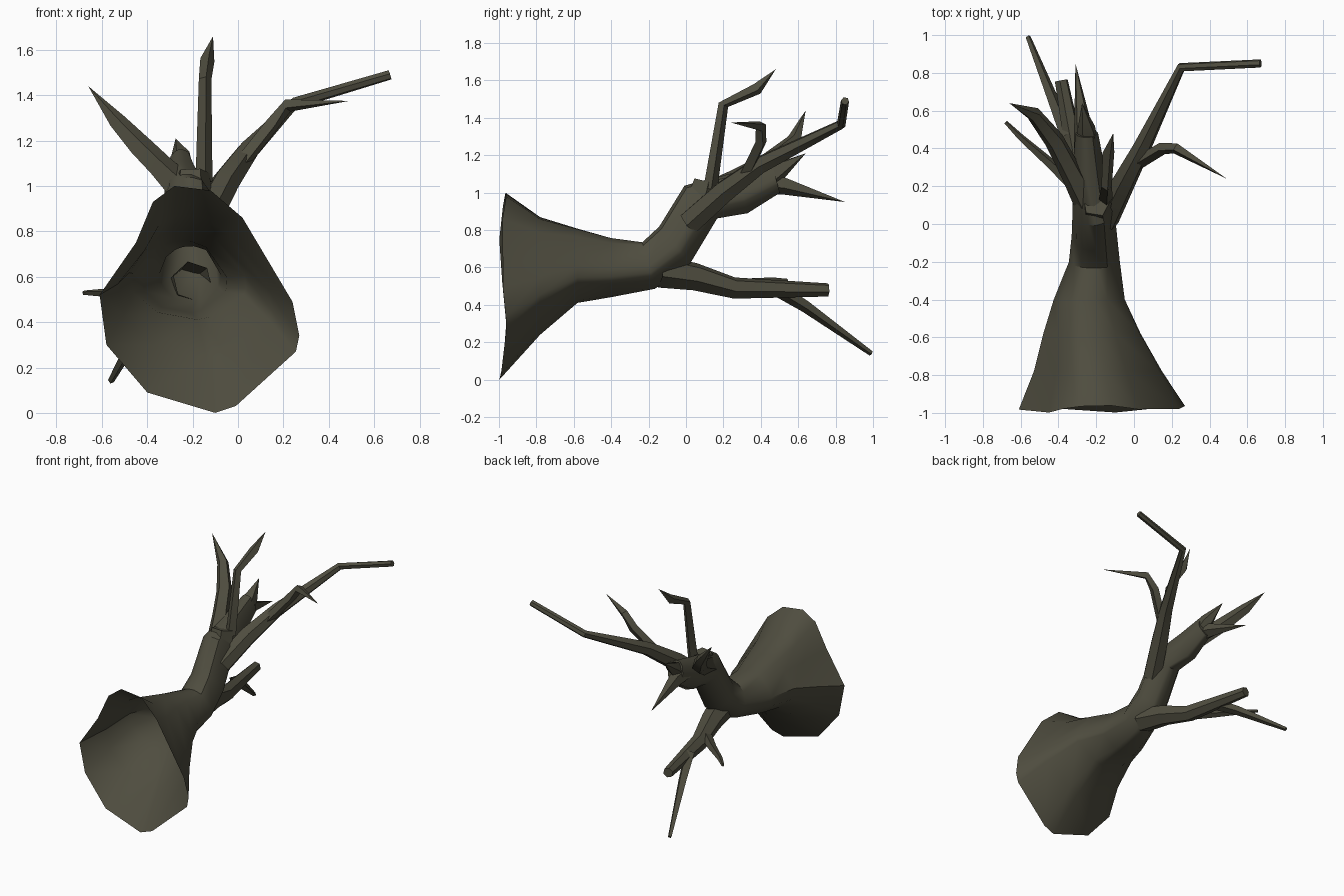
import bpy, bmesh, math
from mathutils import Vector

bark = bpy.data.materials.new("dark_bark")
bark.diffuse_color = (0.078, 0.074, 0.050, 1)


def finish(name, bm):
    bmesh.ops.recalc_face_normals(bm, faces=bm.faces)
    me = bpy.data.meshes.new(name)
    bm.to_mesh(me)
    bm.free()
    me.materials.append(bark)
    ob = bpy.data.objects.new(name, me)
    bpy.context.collection.objects.link(ob)
    bpy.ops.object.select_all(action='DESELECT')
    ob.select_set(True)
    bpy.context.view_layer.objects.active = ob
    bpy.ops.object.shade_smooth_by_angle(angle=math.radians(40))
    return ob


def bridge(bm, rings):
    for a, b in zip(rings, rings[1:]):
        n = len(a)
        for i in range(n):
            j = (i + 1) % n
            bm.faces.new((a[i], a[j], b[j], b[i]))


def limb(name, path, sides=5):
    """Tapered faceted limb; path holds (x, y, z, radius), radius 0 is a pointed tip."""
    bm = bmesh.new()
    pts = [Vector(p[:3]) for p in path]
    u, rings = None, []
    for i, p in enumerate(pts):
        t = (pts[min(i + 1, len(pts) - 1)] - pts[max(i - 1, 0)]).normalized()
        if u is None:
            u = t.cross(Vector((0.3, 0.2, 1)))
        u = (u - t * u.dot(t)).normalized()
        v = t.cross(u)
        r = path[i][3]
        if r == 0:
            tip = bm.verts.new(p)
            last = rings[-1]
            for k in range(sides):
                bm.faces.new((last[k], last[(k + 1) % sides], tip))
            break
        angles = [2 * math.pi * k / sides for k in range(sides)]
        rings.append([bm.verts.new(p + r * (math.cos(a) * u + math.sin(a) * v)) for a in angles])
    else:
        bm.faces.new(rings[-1])
    bridge(bm, rings)
    return finish(name, bm)


# Hollow trunk: ragged broken base outline (x, z) blending into a round bent stem
outline = [(-0.10, 0), (-0.01, 0.03), (0.255, 0.27), (0.27, 0.34), (0.24, 0.49), (0.02, 0.86),
           (-0.12, 0.98), (-0.28, 1.0), (-0.375, 0.93), (-0.45, 0.75), (-0.61, 0.52),
           (-0.58, 0.30), (-0.40, 0.09)]
# centre x, y, z, half width, half height, tilt in degrees, amount of base outline
sections = [(-0.17, -0.98, 0.50, 0.44, 0.50, 0, 1.0),
            (-0.19, -0.78, 0.555, 0.34, 0.315, 0, 0.9),
            (-0.22, -0.58, 0.61, 0.26, 0.20, 0, 0.6),
            (-0.235, -0.40, 0.60, 0.19, 0.16, 0, 0.3),
            (-0.21, -0.20, 0.61, 0.135, 0.13, 15, 0),
            (-0.21, -0.06, 0.72, 0.12, 0.13, 40, 0),
            (-0.215, 0.08, 0.95, 0.11, 0.125, 45, 0),
            (-0.24, 0.30, 1.00, 0.085, 0.115, 15, 0),
            (-0.25, 0.48, 1.08, 0.06, 0.085, 15, 0)]
bm = bmesh.new()
rings = []
for s, (cx, cy, cz, rx, rz, tilt, w) in enumerate(sections):
    ring = []
    for ox, oz in outline:
        nx, nz = (ox + 0.17) / 0.44, (oz - 0.5) / 0.5
        a = math.atan2(nz, nx)
        px = rx * (w * nx + (1 - w) * math.cos(a))
        pz = rz * (w * nz + (1 - w) * math.sin(a))
        rag = -0.02 * math.sin(3 * a) if s == 0 else 0
        th = math.radians(tilt)
        ring.append(bm.verts.new((cx + px, cy - pz * math.sin(th) + rag, cz + pz * math.cos(th))))
    rings.append(ring)
bridge(bm, rings)
bm.faces.new(rings[-1])
finish("hollow_trunk", bm)

# Broken spikes at the trunk end, and the stub under the upright twig
limb("end_spike_low", [(-0.26, 0.40, 1.05, 0.06), (-0.27, 0.52, 1.04, 0.05), (-0.31, 0.85, 0.95, 0)])
limb("end_spike_high", [(-0.24, 0.40, 1.04, 0.06), (-0.25, 0.50, 1.12, 0.05), (-0.275, 0.64, 1.21, 0)])
limb("top_stub", [(-0.20, 0.08, 0.94, 0.09), (-0.20, 0.11, 1.06, 0.075)])

# Upper branches
limb("right_branch", [(-0.15, 0.02, 0.84, 0.07), (-0.06, 0.21, 1.01, 0.065), (0.04, 0.40, 1.15, 0.05),
                      (0.25, 0.83, 1.365, 0.026), (0.67, 0.85, 1.49, 0.022)], 6)
limb("right_twig", [(0.0, 0.31, 1.08, 0.035), (0.15, 0.40, 1.27, 0.033), (0.22, 0.40, 1.355, 0.03),
                    (0.49, 0.24, 1.375, 0)], 4)
limb("upright_twig", [(-0.15, 0.13, 1.02, 0.038), (-0.145, 0.20, 1.47, 0.028),
                      (-0.135, 0.38, 1.555, 0.032), (-0.11, 0.48, 1.66, 0)], 4)
limb("left_branch", [(-0.24, 0.10, 0.98, 0.075), (-0.33, 0.27, 1.07, 0.06), (-0.42, 0.44, 1.16, 0.055),
                     (-0.53, 0.58, 1.28, 0.04), (-0.66, 0.64, 1.44, 0)])

# Lower branch and its twigs
limb("lower_branch", [(-0.20, -0.14, 0.58, 0.09), (-0.24, 0.05, 0.55, 0.075), (-0.29, 0.26, 0.49, 0.058),
                      (-0.385, 0.76, 0.48, 0.036)], 6)
limb("lower_twig_down", [(-0.35, 0.46, 0.50, 0.04), (-0.42, 0.64, 0.39, 0.032), (-0.56, 0.99, 0.14, 0.014)], 4)
limb("lower_twig_side", [(-0.27, 0.16, 0.51, 0.04), (-0.44, 0.32, 0.515, 0.028), (-0.60, 0.46, 0.53, 0.018),
                         (-0.68, 0.54, 0.53, 0.010)], 4)
